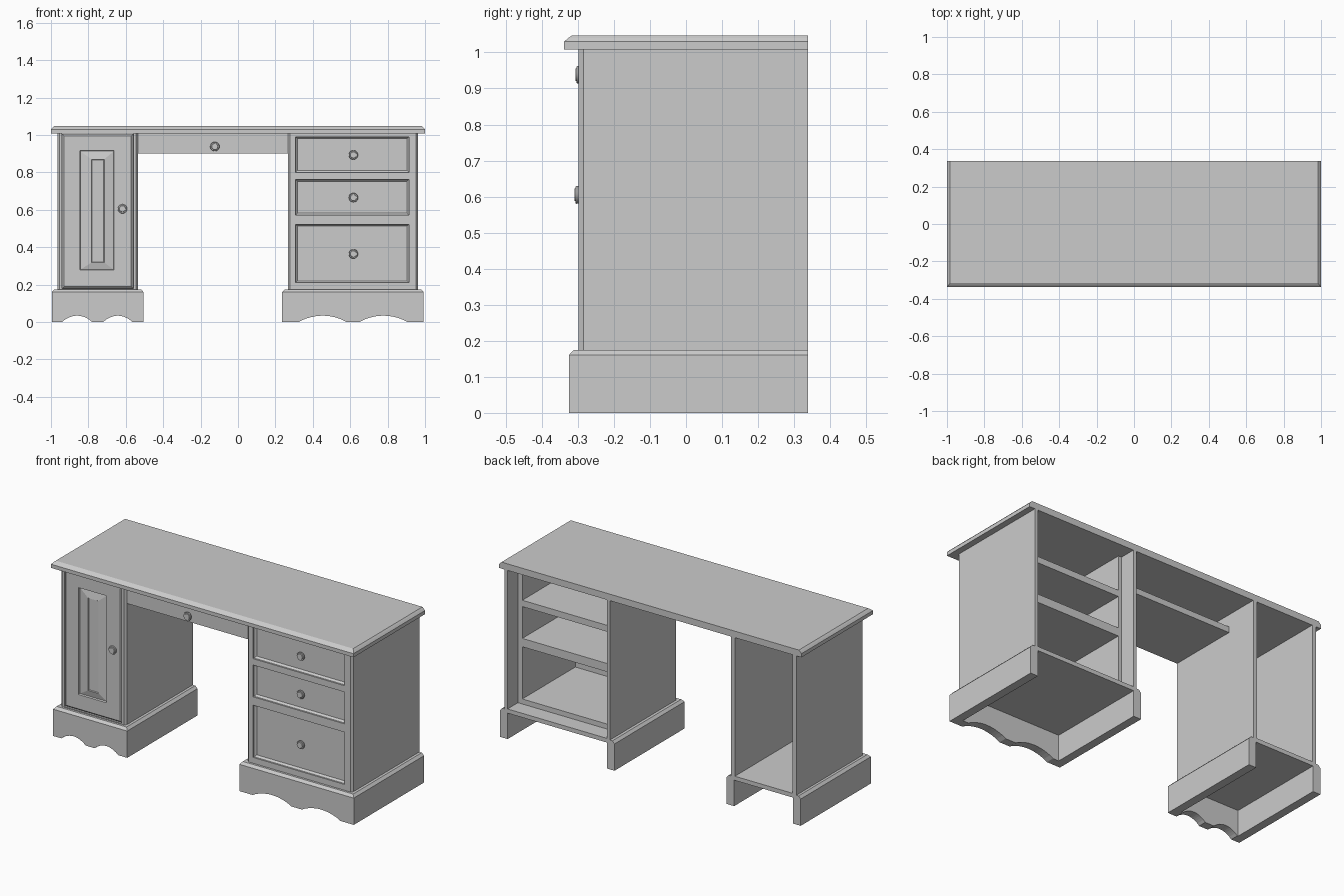
import bpy, bmesh, math

if "Cube" in bpy.data.objects:
    bpy.data.objects.remove(bpy.data.objects["Cube"])

BACK = 0.338
TOP_Z = 1.008


def finish(bm, name):
    bmesh.ops.recalc_face_normals(bm, faces=bm.faces[:])
    mesh = bpy.data.meshes.new(name)
    bm.to_mesh(mesh)
    bm.free()
    obj = bpy.data.objects.new(name, mesh)
    bpy.context.collection.objects.link(obj)
    return obj


def loft(name, rings, closed=True):
    """Skin a list of equal-length closed rings, capping both ends."""
    bm = bmesh.new()
    vs = [[bm.verts.new(p) for p in ring] for ring in rings]
    n = len(rings[0])
    for a, b in zip(vs, vs[1:]):
        for i in range(n):
            j = (i + 1) % n
            bm.faces.new((a[i], a[j], b[j], b[i]))
    bm.faces.new(vs[0])
    bm.faces.new(vs[-1])
    return finish(bm, name)


def box(name, x0, x1, y0, y1, z0, z1):
    return loft(name, [[(x0, y0, z), (x1, y0, z), (x1, y1, z), (x0, y1, z)]
                       for z in (z0, z1)])


def face_panel(name, rects):
    """Panel facing -y from nested rectangles (x0, x1, z0, z1, y)."""
    return loft(name, [[(a, y, c), (b, y, c), (b, y, d), (a, y, d)]
                       for a, b, c, d, y in rects])


def side_panel(name, outer, direction, thick):
    """Upright cabinet side with a chamfered front outer corner."""
    inner = outer + direction * thick
    prof = [(outer, BACK), (outer, -0.285), (outer + direction * 0.011, -0.298),
            (inner, -0.298), (inner, BACK)]
    return loft(name, [[(x, y, z) for x, y in prof] for z in (0.155, TOP_Z)])


def plinth(name, x0, x1, arches, rise=0.034):
    """U-shaped base with a chamfered top edge and arches cut into the front."""
    yf = -0.325
    stations = [(x0, 1, 0), (x0, 0, 0)]
    for a, b in arches:
        for i in range(13):
            t = i / 12
            stations.append((a + (b - a) * t, 0, rise * math.sin(math.pi * t) ** 0.8))
    stations += [(x1, 0, 0), (x1, 1, 0)]
    rings = []
    for x, back, zb in stations:
        prof = [(0, zb), (0, 0.16), (0.014, 0.175), (0.05, 0.175), (0.05, zb)]
        rings.append([(min(max(x, x0 + o), x1 - o), BACK if back else yf + o, z)
                      for o, z in prof])
    return loft(name, rings)


def knob(name, x, y, z, sides=20):
    """Turned knob whose base sits at depth y."""
    prof = [(0.012, 0.005), (0.012, -0.006), (0.024, -0.009), (0.025, -0.014),
            (0.023, -0.018), (0.018, -0.018), (0.016, -0.021)]
    rings = [[(x + r * math.cos(2 * math.pi * k / sides), y + d,
               z + r * math.sin(2 * math.pi * k / sides)) for k in range(sides)]
             for r, d in prof]
    obj = loft(name, rings)
    bpy.ops.object.select_all(action='DESELECT')
    bpy.context.view_layer.objects.active = obj
    obj.select_set(True)
    bpy.ops.object.shade_smooth_by_angle(angle=math.radians(30))
    return obj


# Desktop, chamfered on the front and both ends
loft("desktop", [[(-1 + o, -0.338 + o * 1.3, z), (1 - o, -0.338 + o * 1.3, z),
                  (1 - o, BACK, z), (-1 + o, BACK, z)]
                 for o, z in ((0, TOP_Z), (0, 1.03), (0.009, 1.04), (0.017, 1.047))])

# Plinths
plinth("left_plinth", -0.995, -0.505, [(-0.94, -0.78), (-0.72, -0.565)])
plinth("right_plinth", 0.236, 0.993, [(0.325, 0.58), (0.65, 0.905)])

# Cabinet sides
side_panel("left_cabinet_outer_side", -0.966, 1, 0.026)
side_panel("left_cabinet_inner_side", -0.535, -1, 0.025)
side_panel("right_cabinet_inner_side", 0.267, 1, 0.02)
side_panel("right_cabinet_outer_side", 0.963, -1, 0.02)

# Left cabinet floor and door with a raised centre panel
box("left_cabinet_floor", -0.94, -0.56, -0.298, BACK, 0.155, 0.18)
face_panel("door", [
    (-0.94, -0.56, 0.18, 1.006, -0.265),
    (-0.94, -0.56, 0.18, 1.006, -0.286),
    (-0.929, -0.571, 0.191, 0.995, -0.298),
    (-0.846, -0.662, 0.277, 0.916, -0.298),
    (-0.843, -0.665, 0.280, 0.913, -0.288),
    (-0.783, -0.715, 0.318, 0.870, -0.297),
    (-0.780, -0.718, 0.321, 0.867, -0.292)])
knob("door_knob", -0.618, -0.289, 0.605)

# Right cabinet carcass: liners, rails that run back as shelves, floor
box("drawer_liner_inner", 0.287, 0.308, -0.298, 0.24, 0.175, TOP_Z)
box("drawer_liner_outer", 0.914, 0.943, -0.298, 0.24, 0.175, TOP_Z)
openings = [(0.80, 0.99), (0.572, 0.762), (0.21, 0.522)]
box("drawer_rail_top", 0.308, 0.914, -0.298, -0.25, 0.99, TOP_Z)
box("drawer_shelf_upper", 0.308, 0.914, -0.298, 0.24, 0.762, 0.80)
box("drawer_shelf_lower", 0.308, 0.914, -0.298, 0.24, 0.522, 0.572)
box("drawer_bottom_rail", 0.308, 0.914, -0.298, 0.24, 0.175, 0.21)
box("right_cabinet_floor", 0.287, 0.943, -0.298, BACK, 0.155, 0.18)

# Recessed drawer fronts with bevelled edges
for i, (z0, z1) in enumerate(openings):
    face_panel(f"drawer_front_{i + 1}", [
        (0.308, 0.914, z0, z1, -0.26),
        (0.308, 0.914, z0, z1, -0.288),
        (0.318, 0.904, z0 + 0.01, z1 - 0.01, -0.277)])
    knob(f"drawer_knob_{i + 1}", 0.617, -0.276, (z0 + z1) / 2 - 0.002)

# Centre drawer over the knee space
box("centre_drawer_front", -0.535, 0.267, -0.286, -0.262, 0.9, TOP_Z)
box("centre_drawer_base", -0.535, 0.267, -0.262, 0.14, 0.9, 0.935)
knob("centre_drawer_knob", -0.124, -0.286, 0.938)
